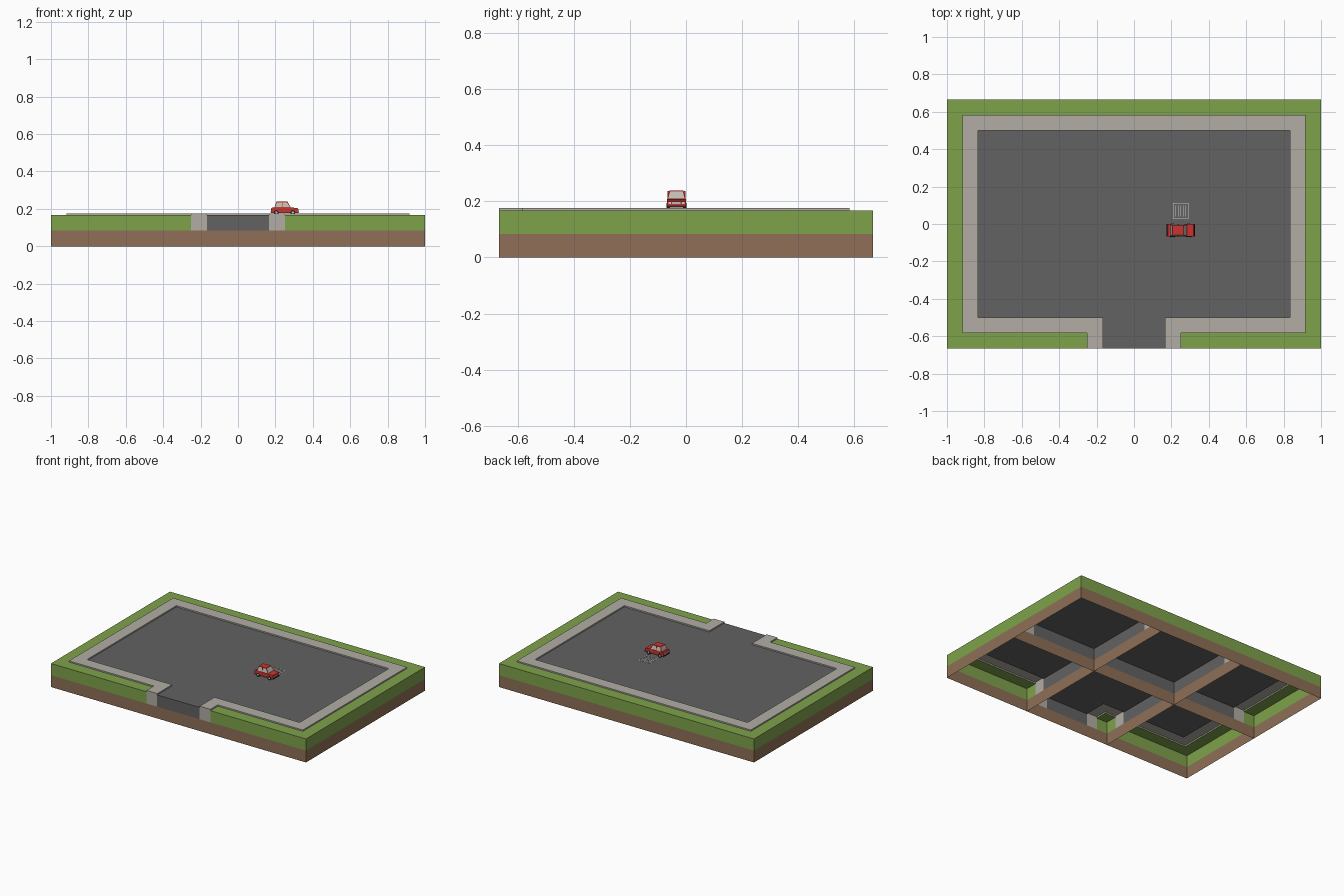
import bpy, bmesh, math
from mathutils import Matrix, Vector

if "Cube" in bpy.data.objects:
    bpy.data.objects.remove(bpy.data.objects["Cube"])


def material(name, r, g, b):
    m = bpy.data.materials.new(name)
    m.diffuse_color = (r, g, b, 1)
    m.use_nodes = True
    m.node_tree.nodes["Principled BSDF"].inputs["Base Color"].default_value = m.diffuse_color
    return m


SOIL = material("soil brown", 0.275, 0.159, 0.095)
GRASS = material("grass green", 0.209, 0.361, 0.07)
PAVE = material("pavement grey", 0.445, 0.423, 0.376)
TAR = material("asphalt grey", 0.122, 0.122, 0.122)
RED = material("car red", 0.6, 0.035, 0.03)
GLASS = material("glass grey", 0.52, 0.5, 0.45)
DARK = material("tyre black", 0.02, 0.02, 0.02)
PALE = material("pale grey", 0.62, 0.62, 0.6)


def finish(bm, name, *mats):
    bmesh.ops.remove_doubles(bm, verts=bm.verts, dist=1e-5)
    me = bpy.data.meshes.new(name)
    bm.to_mesh(me)
    bm.free()
    for m in mats:
        me.materials.append(m)
    ob = bpy.data.objects.new(name, me)
    bpy.context.collection.objects.link(ob)
    return ob


def quad(bm, *pts):
    return bm.faces.new([bm.verts.new(p) for p in pts])


def box(name, mat, centre, size):
    bm = bmesh.new()
    bmesh.ops.create_cube(bm, size=1, matrix=Matrix.Translation(centre) @ Matrix.Diagonal((*size, 1)))
    return finish(bm, name, mat)


# --- Ground: six hollow tiles (3 x 2), open below, laid out on a coarse grid
U = 1 / 12
XS = [k * U for k in (-12, -11, -10, -4, -3, -2, 2, 3, 4, 10, 11, 12)]
YS = [k * U for k in (-8, -7, -6, 0, 6, 7, 8)]
MID, TOP, KERB = U, 2 * U, 0.176


def zone(x, y):
    """Which surface covers a point of the plan."""
    if abs(x) < 10 * U and abs(y) < 6 * U or abs(x) < 2 * U and y < 0:
        return "asphalt"
    if abs(x) < 11 * U and abs(y) < 7 * U or abs(x) < 3 * U and y < 0:
        return "pavement"
    return "lawn"


HEIGHT = {"asphalt": TOP, "pavement": KERB, "lawn": TOP}
parts = {k: bmesh.new() for k in HEIGHT}
soil = bmesh.new()


def wall(bm, a, b, z0, z1):
    quad(bm, (*a, z0), (*b, z0), (*b, z1), (*a, z1))


def is_seam(v, seams):
    return any(abs(v - s) < 1e-4 for s in seams)


for i in range(len(XS) - 1):
    for j in range(len(YS) - 1):
        x0, x1, y0, y1 = XS[i], XS[i + 1], YS[j], YS[j + 1]
        cx, cy = (x0 + x1) / 2, (y0 + y1) / 2
        kind = zone(cx, cy)
        bm, h = parts[kind], HEIGHT[kind]
        quad(bm, (x0, y0, h), (x1, y0, h), (x1, y1, h), (x0, y1, h))
        # kerb faces where pavement meets a lower surface
        edges = (((x0, y0), (x1, y0), 0, -1), ((x1, y0), (x1, y1), 1, 0),
                 ((x1, y1), (x0, y1), 0, 1), ((x0, y1), (x0, y0), -1, 0))
        for a, b, dx, dy in edges:
            px, py = (a[0] + b[0]) / 2 + dx * 0.01, (a[1] + b[1]) / 2 + dy * 0.01
            outside = abs(px) > 1 or abs(py) > 8 * U
            if kind == "pavement" and not outside and zone(px, py) != kind:
                wall(bm, a, b, TOP, KERB)
            # outer walls and the ribs between tiles
            if dx:
                seam = outside or dx > 0 and is_seam(a[0], (-4 * U, 4 * U))
            else:
                seam = outside or dy > 0 and is_seam(a[1], (0,))
            if seam:
                wall(soil, a, b, 0, MID)
                wall(bm, a, b, MID, h)

finish(parts["asphalt"], "asphalt", TAR)
finish(parts["pavement"], "pavement", PAVE)
finish(parts["lawn"], "lawn", GRASS)
finish(soil, "soil_base", SOIL)

# --- Drain grate: thin frame and bars
GX, GY, GS = 0.25, 0.07, 0.082
for s in (-1, 1):
    box("grate_side", PALE, (GX + s * GS / 2, GY, TOP), (0.003, GS, 0.002))
    box("grate_end", PALE, (GX, GY + s * GS / 2, TOP), (GS, 0.003, 0.002))
for k in range(-2, 3):
    box("grate_bar", PALE, (GX + k * 0.0137, GY, TOP), (0.002, GS * 0.7, 0.001))

# --- Car, nose towards +x
CAR = Vector((0.25, -0.034, TOP))


def at(x, y, z):
    return CAR + Vector((x, y, z))


# body: side profile extruded across the width
W = 0.034
profile = [(-0.073, 0.012), (-0.073, 0.034), (-0.069, 0.040), (0.036, 0.041),
           (0.069, 0.037), (0.073, 0.032), (0.073, 0.012)]
bm = bmesh.new()
face = bm.faces.new([bm.verts.new(at(x, -W, z)) for x, z in profile])
new = bmesh.ops.extrude_face_region(bm, geom=[face])["geom"]
bmesh.ops.translate(bm, vec=(0, 2 * W, 0), verts=[v for v in new if isinstance(v, bmesh.types.BMVert)])
bmesh.ops.recalc_face_normals(bm, faces=bm.faces)
finish(bm, "car_body", RED)

# cabin: tapered block with inset windows
bm = bmesh.new()
low = [(-0.056, -0.033), (0.033, -0.033), (0.033, 0.033), (-0.056, 0.033)]
high = [(-0.045, -0.025), (0.014, -0.025), (0.014, 0.025), (-0.045, 0.025)]
bm.faces.new([bm.verts.new(at(x, y, 0.072)) for x, y in high])
for k in range(4):
    n = (k + 1) % 4
    quad(bm, at(*low[k], 0.040), at(*low[n], 0.040), at(*high[n], 0.072), at(*high[k], 0.072))
bmesh.ops.remove_doubles(bm, verts=bm.verts, dist=1e-5)
bm.normal_update()
panes = [f for f in bm.faces if f.normal.z < 0.9]
bmesh.ops.inset_individual(bm, faces=panes, thickness=0.005)
for f in panes:
    f.material_index = 1
finish(bm, "car_cabin", RED, GLASS)

# window pillars, lamps, grilles and bumpers
for s in (-1, 1):
    box("door_pillar", RED, at(-0.014, s * 0.0292, 0.056), (0.004, 0.006, 0.028))
    box("bumper", DARK, at(s * 0.073, 0, 0.016), (0.004, 0.066, 0.006))
    box("grille", GLASS, at(s * 0.0733, 0, 0.027), (0.001, 0.030, 0.008))
    for t in (-1, 1):
        box("lamp", PALE, at(s * 0.0733, t * 0.024, 0.027), (0.002, 0.010, 0.008))

# wheels with hub plates
for x in (-0.045, 0.043):
    for s in (-1, 1):
        for name, mat, r, d, y in (("wheel", DARK, 0.0135, 0.012, 0.029), ("hub", PALE, 0.006, 0.001, 0.0355)):
            bm = bmesh.new()
            bmesh.ops.create_cone(bm, cap_ends=True, segments=12, radius1=r, radius2=r, depth=d,
                                  matrix=Matrix.Translation(at(x, s * y, 0.0135)) @ Matrix.Rotation(math.pi / 2, 4, 'X'))
            finish(bm, name, mat)
